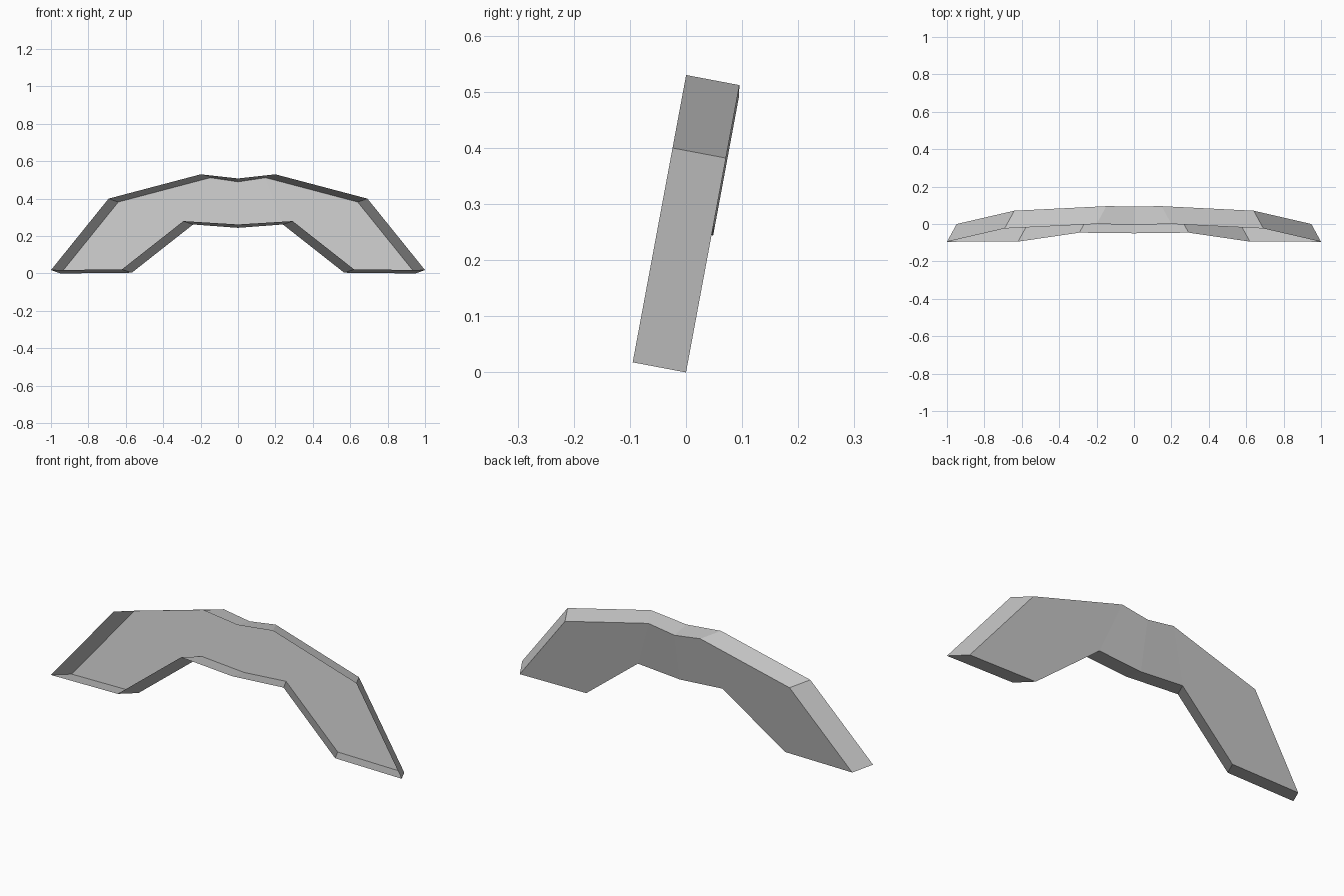
import bpy
import bmesh

cube = bpy.data.objects.get("Cube")
if cube:
    bpy.data.objects.remove(cube, do_unlink=True)

grey = bpy.data.materials.new("plain grey")
grey.use_nodes = True
colour = (0.57, 0.57, 0.57, 1)
grey.diffuse_color = colour
grey.node_tree.nodes["Principled BSDF"].inputs["Base Color"].default_value = colour

# Front rim of one half, as (x, z): outer foot, shoulder, crest, middle top,
# middle bottom, inner corner, inner foot
RIM = [(1, 0.018), (0.692, 0.4), (0.2, 0.53), (0, 0.508),
       (0, 0.262), (0.292, 0.28), (0.62, 0.022)]
LEAN = 0.186          # backward lean of the slab
DEPTH = 0.095         # depth from rim to back plate
SHIFT = 0.052         # the back plate sits closer to the middle
DROP = 0.018

bm = bmesh.new()
front, back = [], []
for x, z in RIM:
    y = -DEPTH + (z - DROP) * LEAN
    middle = x == 0
    front.append(bm.verts.new((x, y, z)))
    back.append(bm.verts.new((x if middle else x - SHIFT,
                              y + DEPTH + (0.003 if middle else 0),
                              z - DROP)))

# Side walls, left open at the front and along the mirror line
n = len(RIM)
for i in range(n):
    j = (i + 1) % n
    if RIM[i][0] == 0 and RIM[j][0] == 0:
        continue
    bm.faces.new((front[i], front[j], back[j], back[i]))

# Back plate: leg and middle panel
bm.faces.new([back[i] for i in (0, 1, 2, 5, 6)])
bm.faces.new([back[i] for i in (2, 3, 4, 5)])
bmesh.ops.recalc_face_normals(bm, faces=bm.faces)
if bm.faces[-1].normal.y < 0:
    bmesh.ops.reverse_faces(bm, faces=bm.faces)

mesh = bpy.data.meshes.new("arched_shell")
bm.to_mesh(mesh)
bm.free()
mesh.materials.append(grey)
shell = bpy.data.objects.new("arched_shell", mesh)
bpy.context.collection.objects.link(shell)

# Second half
mirror = shell.modifiers.new("other_half", "MIRROR")
mirror.use_axis[0] = True
mirror.use_clip = True
